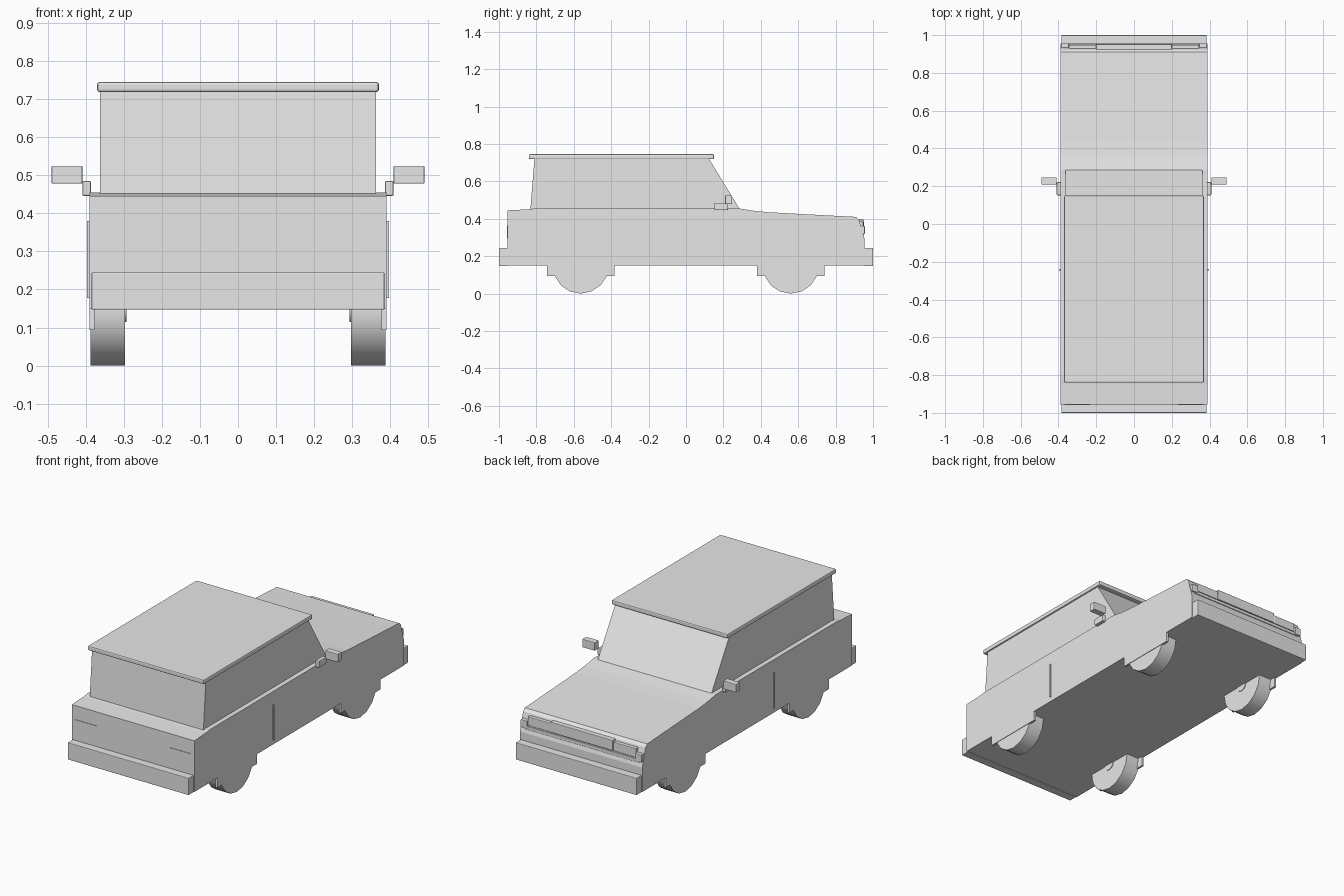
import bpy, bmesh, math
from mathutils import Matrix, Vector

cube = bpy.data.objects.get("Cube")
if cube:
    bpy.data.objects.remove(cube)

paint = bpy.data.materials.new("light grey")
paint.use_nodes = True
paint.diffuse_color = (0.8, 0.8, 0.8, 1)
paint.node_tree.nodes["Principled BSDF"].inputs["Base Color"].default_value = paint.diffuse_color


def finish(name, bm, bevel=0):
    bmesh.ops.recalc_face_normals(bm, faces=bm.faces)
    mesh = bpy.data.meshes.new(name)
    bm.to_mesh(mesh)
    bm.free()
    mesh.materials.append(paint)
    obj = bpy.data.objects.new(name, mesh)
    bpy.context.collection.objects.link(obj)
    if bevel:
        mod = obj.modifiers.new("Soft edges", "BEVEL")
        mod.width = bevel
        mod.segments = 2
    return obj


def box(name, x, y, z, bevel=0):
    """Box from (min, max) ranges on each axis."""
    bm = bmesh.new()
    bmesh.ops.create_cube(bm, size=1)
    size = Vector((x[1] - x[0], y[1] - y[0], z[1] - z[0]))
    mid = Vector((sum(x), sum(y), sum(z))) / 2
    for v in bm.verts:
        v.co = v.co * size + mid
    return finish(name, bm, bevel)


def pair(name, x, y, z, bevel=0):
    """Same box on the left (+x) and right (-x)."""
    box("left_" + name, x, y, z, bevel)
    box("right_" + name, (-x[1], -x[0]), y, z, bevel)


def extrude_profile(name, points, half_width):
    """Side profile of (y, z) points stretched across x."""
    bm = bmesh.new()
    face = bm.faces.new([bm.verts.new((-half_width, y, z)) for y, z in points])
    new = bmesh.ops.extrude_face_region(bm, geom=[face])["geom"]
    moved = [g for g in new if isinstance(g, bmesh.types.BMVert)]
    bmesh.ops.translate(bm, verts=moved, vec=(2 * half_width, 0, 0))
    return finish(name, bm)


def disc(name, x, y, z, radius, sides):
    """Cylinder with its axle along x and a vertex at the bottom."""
    bm = bmesh.new()
    turn = Matrix.Translation((sum(x) / 2, y, z)) @ Matrix.Rotation(math.pi / 2, 4, "Y")
    bmesh.ops.create_cone(bm, cap_ends=True, segments=sides, radius1=radius,
                          radius2=radius, depth=x[1] - x[0], matrix=turn)
    obj = finish(name, bm)
    bpy.ops.object.select_all(action="DESELECT")
    obj.select_set(True)
    bpy.context.view_layer.objects.active = obj
    bpy.ops.object.shade_smooth_by_angle(angle=math.radians(40))


# Lower body with sloping hood, cabin and roof
extrude_profile("body", [(-0.955, 0.15), (0.955, 0.15), (0.955, 0.29), (0.925, 0.395),
                         (0.91, 0.41), (0.66, 0.423), (0.44, 0.435), (0.36, 0.443),
                         (0.285, 0.455), (-0.81, 0.455), (-0.85, 0.45), (-0.955, 0.445)], 0.39)
extrude_profile("cabin", [(-0.832, 0.45), (0.288, 0.45), (0.12, 0.725), (-0.81, 0.725)], 0.362)
box("roof", (-0.37, 0.37), (-0.84, 0.15), (0.719, 0.745), 0.006)

# Bumpers
box("rear_bumper", (-0.385, 0.385), (-1, -0.95), (0.147, 0.245), 0.003)
box("hood_end_bumper", (-0.385, 0.385), (0.95, 1), (0.147, 0.245), 0.003)

# Grille and lamps
box("grille", (-0.2, 0.2), (0.9, 0.952), (0.335, 0.395), 0.003)
box("grille_lower_bar", (-0.37, 0.37), (0.9, 0.953), (0.312, 0.33), 0.002)
pair("headlight", (0.2, 0.345), (0.9, 0.948), (0.335, 0.385), 0.003)
pair("corner_lamp", (0.345, 0.385), (0.9, 0.956), (0.318, 0.362), 0.003)
pair("tail_light", (0.232, 0.367), (-0.958, -0.95), (0.295, 0.365))

# Door seams and mirrors
pair("door_seam", (0.385, 0.397), (-0.245, -0.237), (0.178, 0.38))
pair("mirror_arm", (0.386, 0.409), (0.152, 0.222), (0.446, 0.485), 0.004)
pair("mirror", (0.409, 0.49), (0.209, 0.246), (0.478, 0.525), 0.003)

# Wheels, hubs and wheel covers
for end, y in (("rear", -0.563), ("hood_end", 0.56)):
    pair(end + "_wheel_cover", (0.377, 0.39), (y - 0.18, y + 0.18), (0.094, 0.16))
    for side, s in (("left", 1), ("right", -1)):
        disc(f"{side}_{end}_wheel", sorted((s * 0.297, s * 0.387)), y, 0.15, 0.15, 16)
        disc(f"{side}_{end}_hub", sorted((s * 0.293, s * 0.3)), y, 0.15, 0.035, 12)
